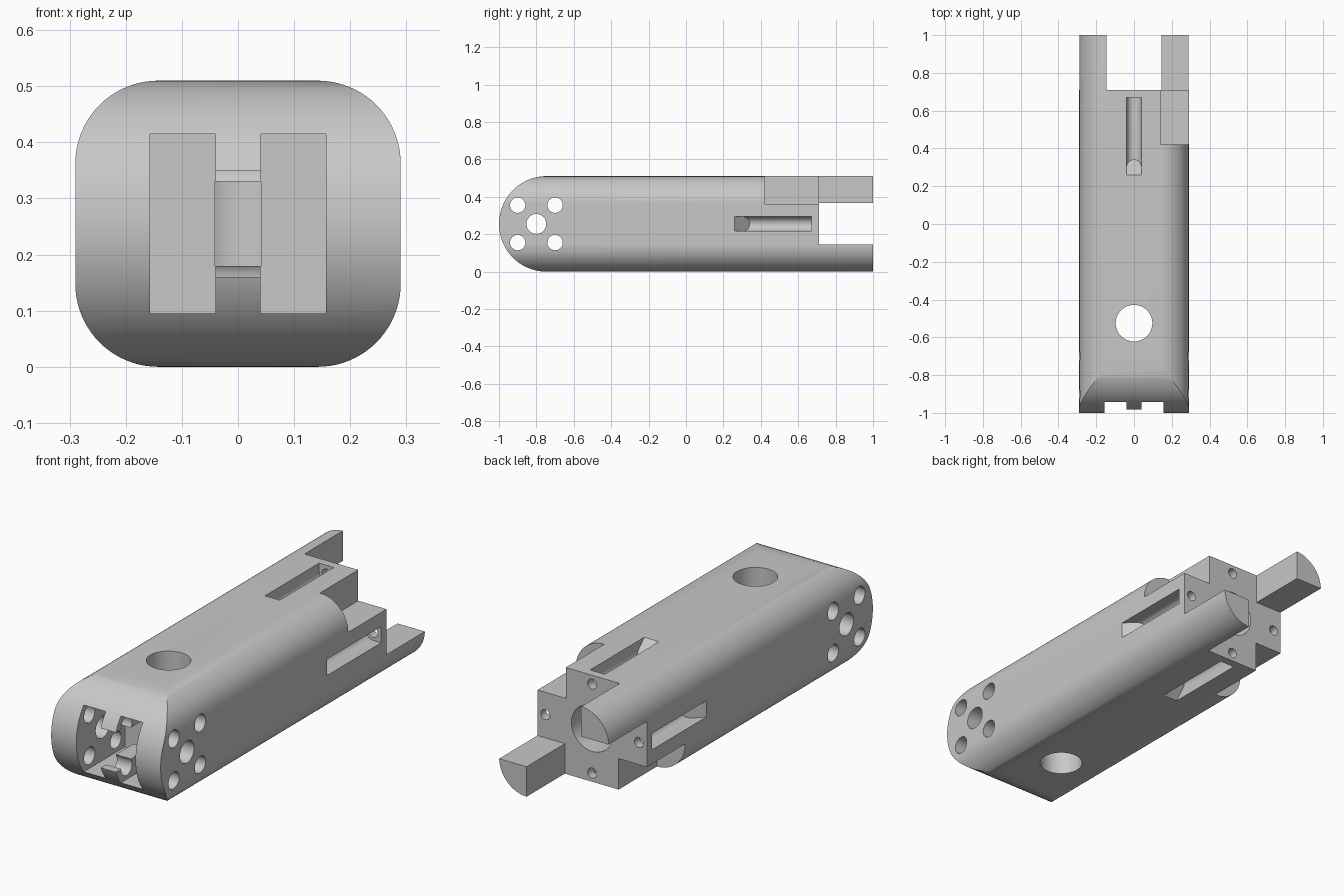
import bpy, bmesh, math
from mathutils import Matrix

old = bpy.data.objects.get("Cube")
if old:
    bpy.data.objects.remove(old)

W, H, R = 0.29, 0.255, 0.148      # half width, half height, edge radius
CZ = H                            # height of the long axis

gray = bpy.data.materials.new("light_gray")
gray.use_nodes = True
gray.diffuse_color = (0.58, 0.58, 0.58, 1)
gray.node_tree.nodes["Principled BSDF"].inputs["Base Color"].default_value = (0.58, 0.58, 0.58, 1)


def arc(cx, cy, r, start, end, n):
    return [(cx + r * math.cos(math.radians(start + (end - start) * i / n)),
             cy + r * math.sin(math.radians(start + (end - start) * i / n)))
            for i in range(n + 1)]


def prism(name, pts, lo, hi, axis):
    """Extrude a 2D profile along the named axis, heights relative to the long axis."""
    place = {"x": lambda a, b, t: (t, a, b),
             "y": lambda a, b, t: (a, t, b),
             "z": lambda a, b, t: (a, b, t)}[axis]
    bm = bmesh.new()
    rings = [[bm.verts.new(place(a, b, t)) for a, b in pts] for t in (lo, hi)]
    bm.faces.new(rings[0])
    bm.faces.new(rings[1])
    for i in range(len(pts)):
        j = (i + 1) % len(pts)
        bm.faces.new((rings[0][i], rings[0][j], rings[1][j], rings[1][i]))
    bmesh.ops.recalc_face_normals(bm, faces=bm.faces)
    mesh = bpy.data.meshes.new(name)
    bm.to_mesh(mesh)
    bm.free()
    mesh.materials.append(gray)
    obj = bpy.data.objects.new(name, mesh)
    bpy.context.collection.objects.link(obj)
    return obj


def box(x0, x1, y0, y1, z0, z1):
    return prism("cutter", [(x0, z0), (x1, z0), (x1, z1), (x0, z1)], y0, y1, "y")


def rod(a, b, r, lo, hi, axis, n=48):
    return prism("cutter", arc(a, b, r, 0, 360, n)[:-1], lo, hi, axis)


def combine(target, tool, operation="DIFFERENCE"):
    mod = target.modifiers.new("cut", "BOOLEAN")
    mod.operation = operation
    mod.solver = "EXACT"
    mod.object = tool
    bpy.context.view_layer.objects.active = target
    bpy.ops.object.modifier_apply(modifier=mod.name)
    bpy.data.objects.remove(tool)


# Long body with rounded edges, then a half-round nose
section = []
for sx, sz, a in ((1, 1, 0), (-1, 1, 90), (-1, -1, 180), (1, -1, 270)):
    section += arc(sx * (W - R), sz * (H - R), R, a, a + 90, 20)
body = prism("arm_body", section, -1.0, 1.0, "y")
big = H + 0.0005
nose = arc(big - 1, 0, big, 90, 270, 64) + [(1.2, -big), (1.2, big)]
combine(body, prism("nose_envelope", nose, -0.5, 0.5, "x"), "INTERSECT")

# Rear end: cross-shaped face with two diagonal prongs and two matching notches
combine(body, box(-0.145, 0.145, 0.71, 1.1, -0.4, 0.4))
combine(body, box(-0.4, 0.4, 0.71, 1.1, -0.111, 0.111))
combine(body, box(0.14, 0.4, 0.42, 1.1, 0.107, 0.4))
combine(body, box(-0.4, -0.14, 0.42, 1.1, -0.4, -0.107))

# Rear bore and vertical cable hole
combine(body, rod(0, 0, 0.11, 0.1, 0.8, "y"))
combine(body, rod(0, -0.525, 0.097, -0.4, 0.4, "z"))

# Fork pocket in the nose, with a centre web left at top, bottom and back
for s in (-1, 1):
    x0, x1 = sorted((s * 0.04, s * 0.157))
    combine(body, box(x0, x1, -1.1, -0.63, -0.16, 0.16))
combine(body, box(-0.041, 0.041, -1.1, -0.52, -0.075, 0.075))
combine(body, box(-0.0405, 0.0405, -1.1, -0.9, -0.095, 0.095))

# Pivot hole and four bolt holes through the nose
combine(body, rod(-0.8, 0, 0.053, -0.5, 0.5, "x"))
for y in (-0.9, -0.7):
    for z in (-0.1, 0.1):
        combine(body, rod(y, z, 0.041, -0.5, 0.5, "x"))

# Four screw channels with a sloped entry, and a screw hole out of each
for i, reach in enumerate((H, W, H, W)):
    turn = Matrix.Rotation(i * math.pi / 2, 4, "Y")
    profile = arc(0, reach - 0.042, 0.039, 180, 360, 16) + [(0.039, reach + 0.05), (-0.039, reach + 0.05)]
    channel = prism("cutter", profile, 0.0, 0.67, "y")
    for v in channel.data.vertices:
        if v.co.y < 0.1:
            v.co.y = 0.26 + reach - v.co.z
    screw = rod(0, reach - 0.042, 0.024, 0.6, 0.8, "y", 24)
    for tool in (channel, screw):
        tool.data.transform(turn)
        combine(body, tool)

# Stand on the ground and smooth the curved surfaces
body.data.transform(Matrix.Translation((0, 0, CZ)))
bpy.ops.object.select_all(action="DESELECT")
body.select_set(True)
bpy.context.view_layer.objects.active = body
bpy.ops.object.shade_smooth_by_angle(angle=math.radians(25))
